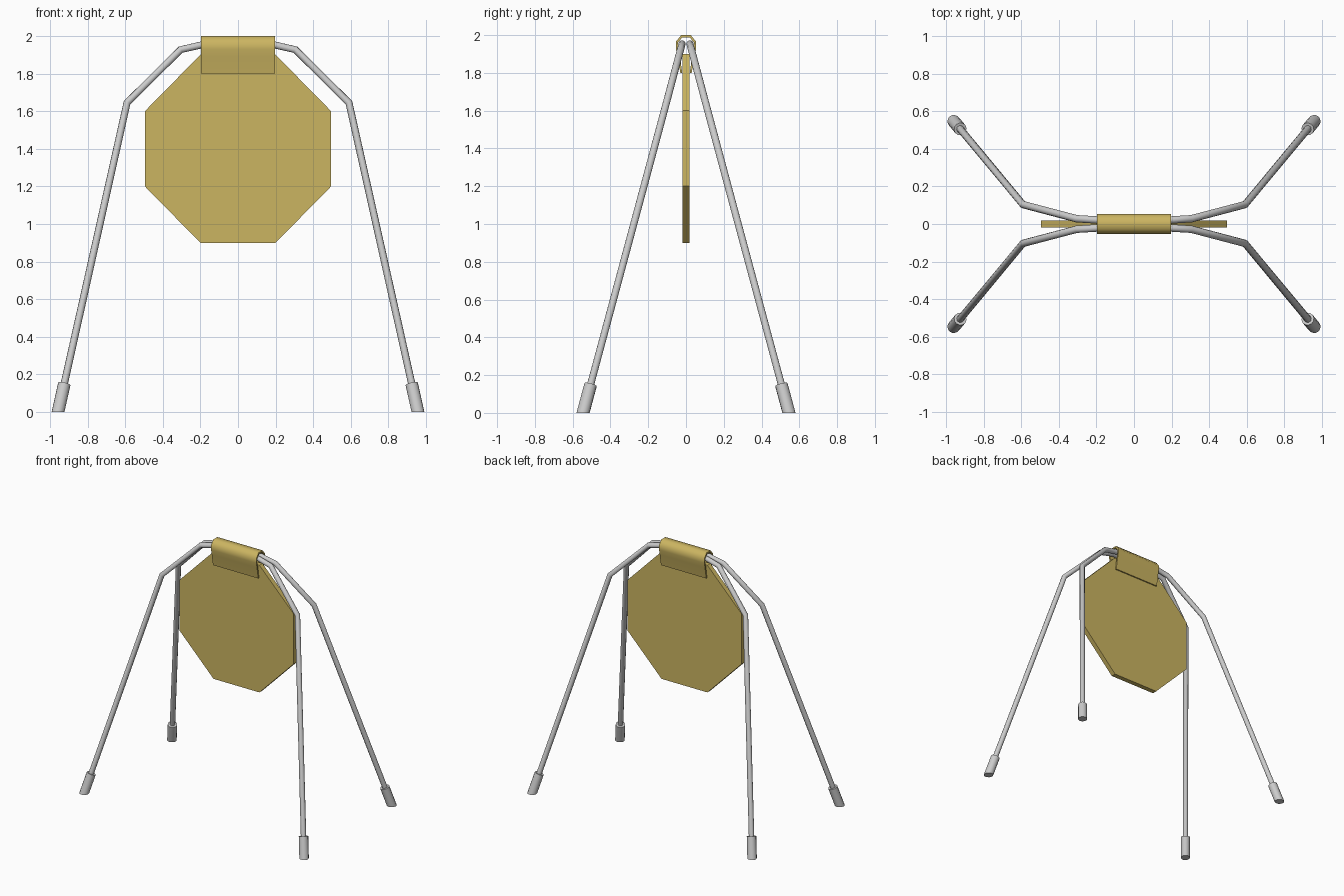
import bpy, bmesh
from mathutils import Vector

if "Cube" in bpy.data.objects:
    bpy.data.objects.remove(bpy.data.objects["Cube"])

gold = bpy.data.materials.new("gold")
gold.diffuse_color = (0.6, 0.46, 0.12, 1)
gold.use_nodes = True
gold.node_tree.nodes["Principled BSDF"].inputs["Base Color"].default_value = gold.diffuse_color


def add_object(name, bm, mat=None, smooth=None):
    bmesh.ops.recalc_face_normals(bm, faces=bm.faces)
    me = bpy.data.meshes.new(name)
    bm.to_mesh(me)
    bm.free()
    ob = bpy.data.objects.new(name, me)
    bpy.context.collection.objects.link(ob)
    if mat:
        me.materials.append(mat)
    if smooth:
        bpy.ops.object.select_all(action='DESELECT')
        ob.select_set(True)
        bpy.context.view_layer.objects.active = ob
        bpy.ops.object.shade_smooth_by_angle(angle=smooth)
    return ob


def extrude_profile(points, offset):
    """Closed polygon swept along an offset vector."""
    bm = bmesh.new()
    face = bm.faces.new([bm.verts.new(p) for p in points])
    res = bmesh.ops.extrude_face_region(bm, geom=[face])
    verts = [v for v in res["geom"] if isinstance(v, bmesh.types.BMVert)]
    bmesh.ops.translate(bm, verts=verts, vec=offset)
    return bm


# Bent tube frames, front and back, leaning against each other
half = [(0.953, 0.54, 0.02), (0.59, 0.103, 1.645), (0.305, 0.028, 1.927), (0.19, 0.021, 1.953)]
for side, label in ((-1, "front"), (1, "back")):
    path = [(-x, y * side, z) for x, y, z in half]
    path += [(x, y * side, z) for x, y, z in reversed(half)]
    cu = bpy.data.curves.new(label + "_tube_frame", 'CURVE')
    cu.dimensions = '3D'
    cu.bevel_depth = 0.0195
    cu.bevel_resolution = 3
    cu.use_fill_caps = True
    sp = cu.splines.new('POLY')
    sp.points.add(len(path) - 1)
    for p, co in zip(sp.points, path):
        p.co = (*co, 1)
    bpy.context.collection.objects.link(bpy.data.objects.new(label + "_tube_frame", cu))

# Foot sleeves, cut flat on the floor
foot, knee = Vector((0.957, 0.545, 0)), Vector((0.59, 0.103, 1.645))
for sx, xl in ((-1, "left"), (1, "right")):
    for sy, yl in ((-1, "front"), (1, "back")):
        s = Vector((sx, sy, 1))
        base = foot * s
        axis = (knee * s - base).normalized()
        top, bottom = base + axis * 0.158, base - axis * 0.05
        bm = bmesh.new()
        bmesh.ops.create_cone(bm, cap_ends=True, segments=12, radius1=0.034,
                              radius2=0.034, depth=(top - bottom).length)
        mat = axis.to_track_quat('Z', 'Y').to_matrix().to_4x4()
        mat.translation = (top + bottom) / 2
        bm.transform(mat)
        geom = bm.verts[:] + bm.edges[:] + bm.faces[:]
        cut = bmesh.ops.bisect_plane(bm, geom=geom, plane_co=(0, 0, 0),
                                     plane_no=(0, 0, 1), clear_inner=True)
        edges = [e for e in cut["geom_cut"] if isinstance(e, bmesh.types.BMEdge)]
        bmesh.ops.edgeloop_fill(bm, edges=edges)
        add_object(f"{yl}_{xl}_foot_sleeve", bm, smooth=0.7)

# Octagonal hanging panel
corner = [(0.2, 0.9), (0.495, 1.2), (0.495, 1.6), (0.2, 1.9)]
outline = corner + [(-x, z) for x, z in reversed(corner)]
add_object("octagon_panel",
           extrude_profile([(x, -0.019, z) for x, z in outline], (0, 0.038, 0)), gold)

# Folded clamp strap over the tubes, open underneath
outer = [(0.03, 1.8), (0.045, 1.89), (0.054, 1.93), (0.054, 1.965), (0.025, 2.0)]
inner = [(0.02, 1.8), (0.033, 1.89), (0.043, 1.93), (0.043, 1.96), (0.02, 1.988)]
loop = outer + [(-y, z) for y, z in reversed(outer)]
loop += [(-y, z) for y, z in inner] + inner[::-1]
add_object("clamp_strap",
           extrude_profile([(-0.197, y, z) for y, z in loop], (0.394, 0, 0)), gold, 0.95)
